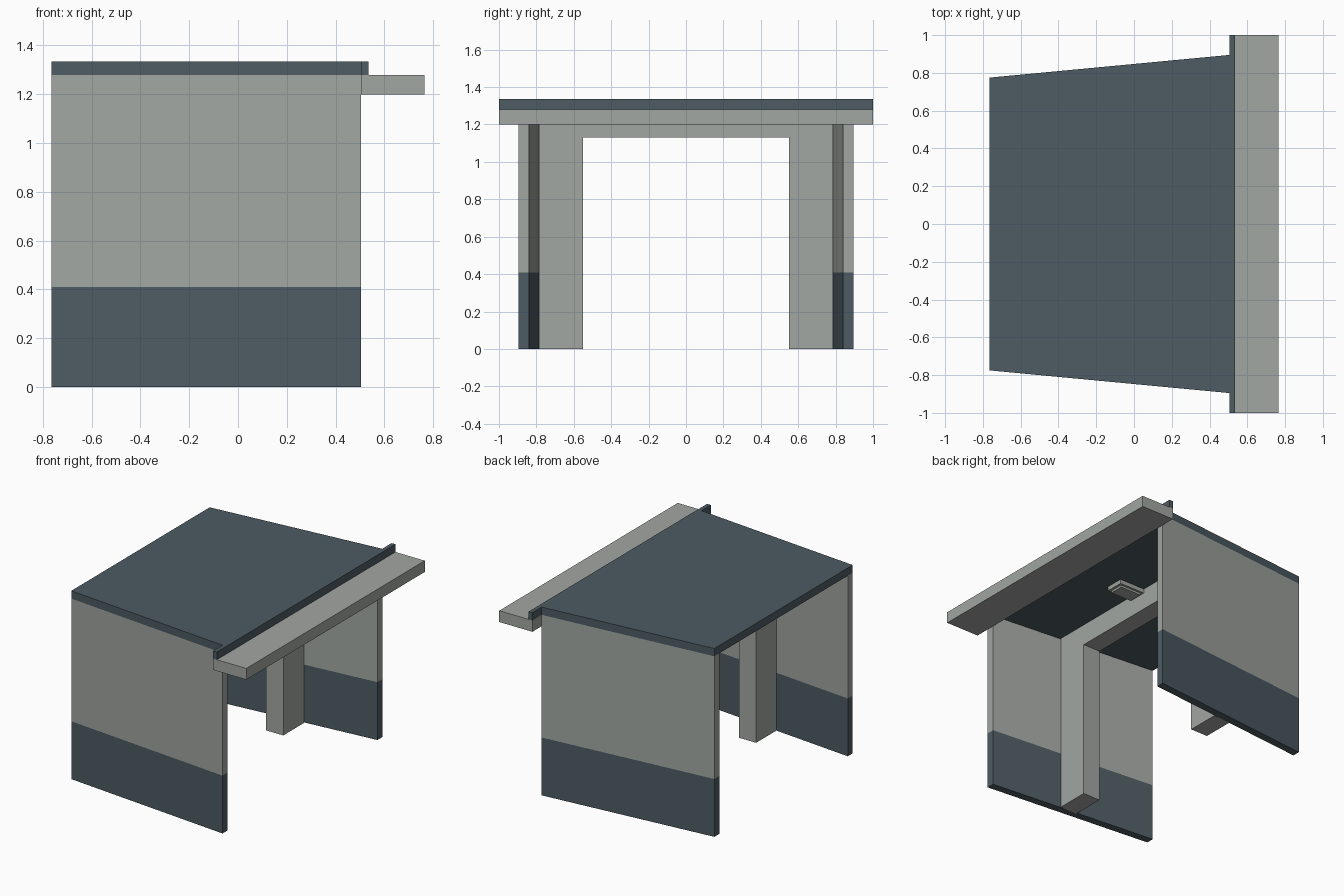
import bpy
import bmesh

if "Cube" in bpy.data.objects:
    bpy.data.objects.remove(bpy.data.objects["Cube"])


def material(name, rgb):
    m = bpy.data.materials.new(name)
    m.diffuse_color = (*rgb, 1.0)
    m.use_nodes = True
    m.node_tree.nodes["Principled BSDF"].inputs["Base Color"].default_value = m.diffuse_color
    return m


GREY = material("pale grey", (0.36, 0.385, 0.36))
SLATE = material("dark slate", (0.075, 0.105, 0.125))


def prism(name, outline, z0, z1, mats, cut=None):
    """Extrude an outline in plan from z0 to z1; below the cut height use the second colour."""
    bm = bmesh.new()
    face = bm.faces.new([bm.verts.new((x, y, z0)) for x, y in outline])
    new = bmesh.ops.extrude_face_region(bm, geom=[face])["geom"]
    for v in new:
        if isinstance(v, bmesh.types.BMVert):
            v.co.z = z1
    if cut is not None:
        bmesh.ops.bisect_plane(bm, geom=bm.verts[:] + bm.edges[:] + bm.faces[:],
                               plane_co=(0, 0, cut), plane_no=(0, 0, 1))
        for f in bm.faces:
            f.material_index = int(f.calc_center_median().z < cut)
    bmesh.ops.recalc_face_normals(bm, faces=bm.faces[:])
    mesh = bpy.data.meshes.new(name)
    bm.to_mesh(mesh)
    bm.free()
    for m in mats:
        mesh.materials.append(m)
    obj = bpy.data.objects.new(name, mesh)
    bpy.context.collection.objects.link(obj)
    return obj


def rect(x0, x1, y0, y1):
    return [(x0, y0), (x1, y0), (x1, y1), (x0, y1)]


BACK, FRONT = -0.765, 0.505      # ends of the side walls
Y_BACK, Y_FRONT = 0.775, 0.895   # half widths at those ends
WALL = 0.055
CEILING, TOP = 1.28, 1.335

# Tapered roof with a full-width lip along its wide edge
prism("roof", [(BACK, -Y_BACK), (FRONT, -Y_FRONT), (FRONT, -1), (0.535, -1),
               (0.535, 1), (FRONT, 1), (FRONT, Y_FRONT), (BACK, Y_BACK)],
      CEILING, TOP, [SLATE])

# Canopy beam
prism("canopy_beam", rect(FRONT, 0.765, -1, 1), 1.2, CEILING, [GREY])

# Splayed side walls with a dark lower band
for side, s in (("front", -1), ("back", 1)):
    prism(side + "_wall",
          [(BACK, s * Y_BACK), (FRONT, s * Y_FRONT),
           (FRONT, s * (Y_FRONT - WALL)), (BACK, s * (Y_BACK - WALL))],
          0, CEILING, [GREY, SLATE], cut=0.41)

# Inner portal: two posts and a lintel
PX0, PX1 = -0.165, -0.03
for side, s in (("front", -1), ("back", 1)):
    prism(side + "_post", rect(PX0, PX1, *sorted((s * 0.55, s * 0.785))), 0, 1.13, [GREY])
prism("portal_lintel", rect(PX0, PX1, -0.785, 0.785), 1.13, CEILING, [GREY])

# Ceiling lamp
prism("lamp_base", rect(-0.03, 0.17, -0.065, 0.065), 1.25, CEILING, [GREY])
prism("lamp_cover", rect(-0.012, 0.152, -0.05, 0.05), 1.235, 1.25, [GREY])
